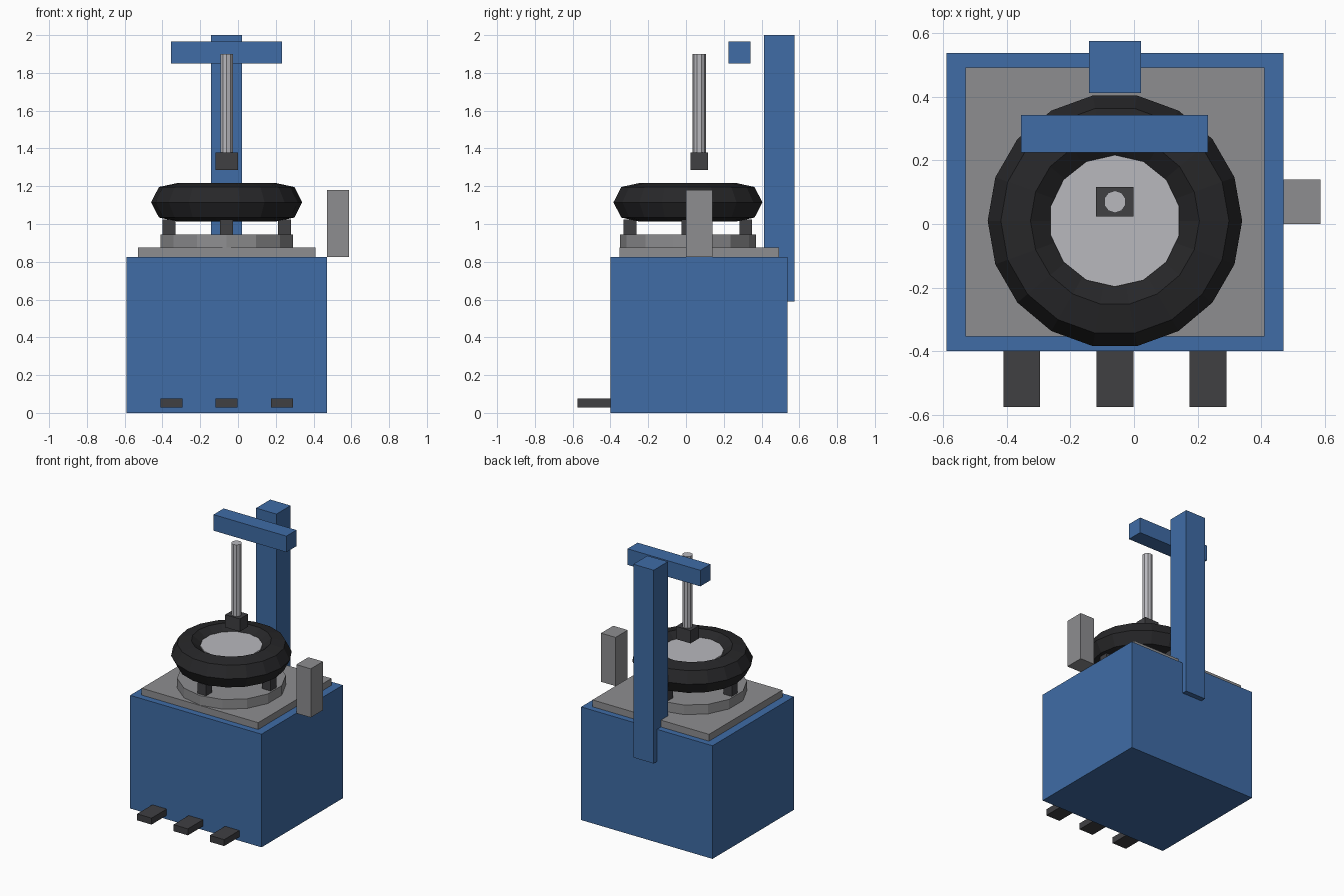
import bpy, math

if "Cube" in bpy.data.objects:
    bpy.data.objects.remove(bpy.data.objects["Cube"])


def material(name, r, g, b):
    m = bpy.data.materials.new(name)
    m.diffuse_color = (r, g, b, 1)
    m.use_nodes = True
    m.node_tree.nodes["Principled BSDF"].inputs["Base Color"].default_value = m.diffuse_color
    return m


BLUE = material("blue_paint", 0.05, 0.15, 0.38)
DARK = material("dark_rubber", 0.05, 0.05, 0.055)
TYRE = material("black_rubber", 0.02, 0.02, 0.022)
GREY = material("grey_metal", 0.27, 0.27, 0.28)
STEEL = material("bright_steel", 0.48, 0.48, 0.51)


def finish(name, mat):
    ob = bpy.context.object
    ob.name = name
    ob.data.materials.append(mat)
    return ob


def box(name, x, y, z, mat):
    """Box from (min, max) ranges."""
    bpy.ops.mesh.primitive_cube_add(size=1, location=[(a + b) / 2 for a, b in (x, y, z)])
    bpy.context.object.scale = [b - a for a, b in (x, y, z)]
    return finish(name, mat)


def cylinder(name, x, y, z, radius, sides, mat):
    bpy.ops.mesh.primitive_cylinder_add(vertices=sides, radius=radius, depth=z[1] - z[0],
                                        location=(x, y, (z[0] + z[1]) / 2))
    return finish(name, mat)


CX, CY = -0.06, 0.01  # turntable axis

# Cabinet and top plate
box("cabinet", (-0.59, 0.47), (-0.40, 0.537), (0, 0.825), BLUE)
box("top_plate", (-0.53, 0.41), (-0.353, 0.492), (0.825, 0.875), GREY)

# Turntable with four clamping jaws
cylinder("turntable", CX, CY, (0.875, 0.945), 0.36, 14, GREY)
for i in range(4):
    a = i * math.pi / 2
    jx, jy = CX + 0.306 * math.cos(a), CY + 0.306 * math.sin(a)
    box(f"clamp_jaw_{i + 1}", (jx - 0.034, jx + 0.034), (jy - 0.034, jy + 0.034),
        (0.945, 1.025), DARK)

# Wheel: tyre and rim
bpy.ops.mesh.primitive_torus_add(major_segments=18, minor_segments=7, major_radius=0.29,
                                 minor_radius=0.11, location=(CX, CY, 1.115))
finish("tyre", TYRE).scale.z = 0.94
cylinder("wheel_rim", CX, CY, (1.05, 1.18), 0.207, 14, STEEL)

# Rear column, cross arm, vertical rod and mounting head
box("column", (-0.142, 0.022), (0.412, 0.575), (0.59, 2.0), BLUE)
box("cross_arm", (-0.355, 0.233), (0.225, 0.342), (1.85, 1.967), BLUE)
cylinder("vertical_rod", CX, 0.07, (1.375, 1.9), 0.035, 10, STEEL)
box("mounting_head", (-0.119, -0.001), (0.023, 0.117), (1.285, 1.378), DARK)

# Side inflator box
box("side_box", (0.47, 0.587), (0.0, 0.14), (0.825, 1.18), GREY)

# Foot pedals
for i in (-1, 0, 1):
    px = CX + i * 0.293
    box(f"pedal_{i + 2}", (px - 0.058, px + 0.058), (-0.575, -0.40), (0.028, 0.075), DARK)
